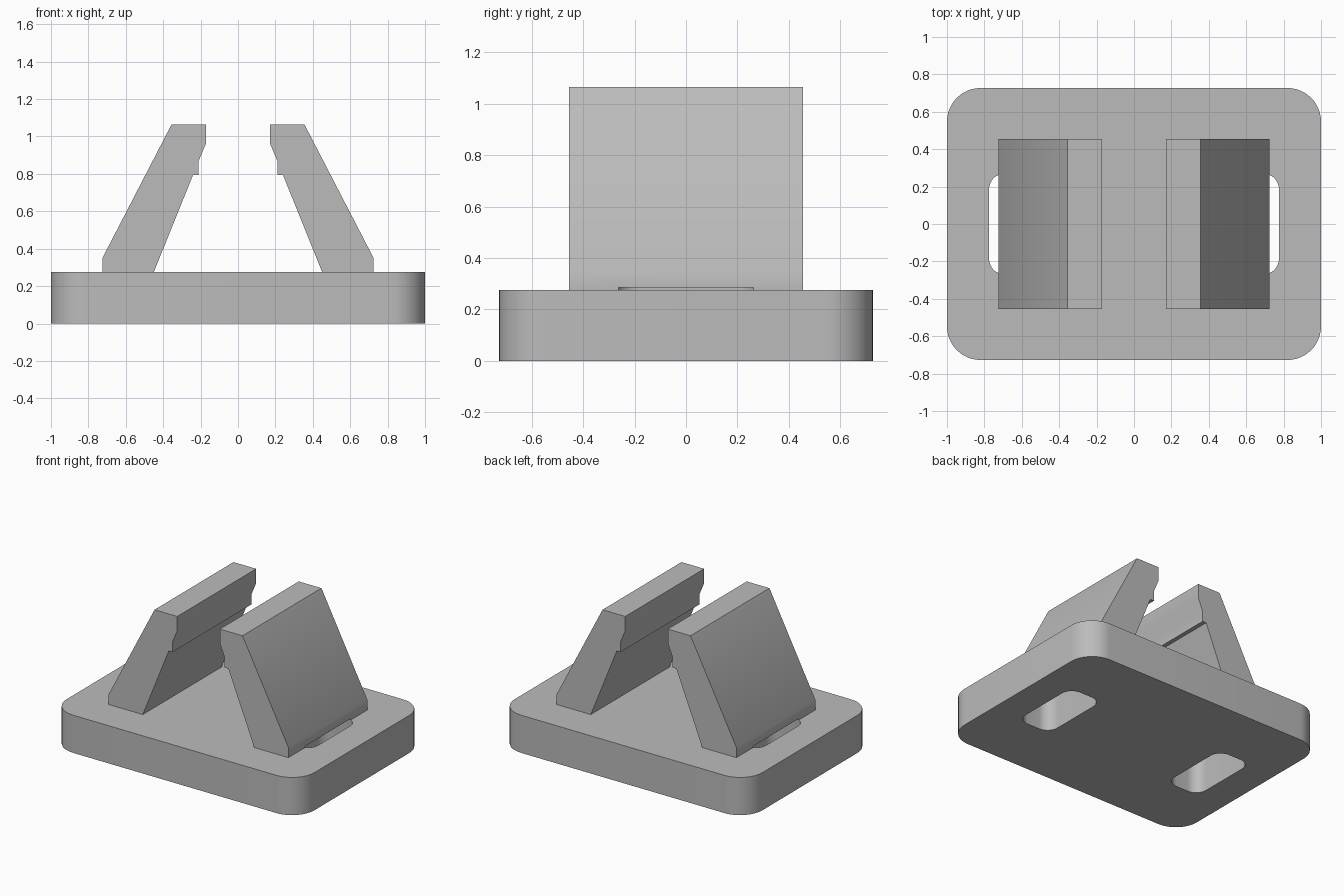
import bpy, bmesh, math

cube = bpy.data.objects.get("Cube")
if cube:
    bpy.data.objects.remove(cube, do_unlink=True)

BASE_TOP = 0.275
JAW_HALF = 0.455

grey = bpy.data.materials.new("plain_grey")
grey.use_nodes = True
colour = (0.5, 0.5, 0.5, 1)
grey.diffuse_color = colour
grey.node_tree.nodes["Principled BSDF"].inputs["Base Color"].default_value = colour


def prism(name, points, direction):
    """Extrude a closed outline along a direction."""
    bm = bmesh.new()
    face = bm.faces.new([bm.verts.new(p) for p in points])
    grown = bmesh.ops.extrude_face_region(bm, geom=[face])["geom"]
    bmesh.ops.translate(bm, vec=direction,
                        verts=[g for g in grown if isinstance(g, bmesh.types.BMVert)])
    bmesh.ops.recalc_face_normals(bm, faces=bm.faces)
    mesh = bpy.data.meshes.new(name)
    bm.to_mesh(mesh)
    bm.free()
    obj = bpy.data.objects.new(name, mesh)
    mesh.materials.append(grey)
    bpy.context.collection.objects.link(obj)
    return obj


def rounded_block(name, cx, half_x, half_y, radius, bottom, top, steps=12):
    """Upright block with rounded vertical corners."""
    points = []
    for i, (sx, sy) in enumerate([(1, 1), (-1, 1), (-1, -1), (1, -1)]):
        for k in range(steps + 1):
            a = (i + k / steps) * math.pi / 2
            points.append((cx + sx * (half_x - radius) + radius * math.cos(a),
                           sy * (half_y - radius) + radius * math.sin(a), bottom))
    return prism(name, points, (0, 0, top - bottom))


def finish(obj, cutters):
    """Cut the slots, then shade curved areas smooth."""
    bpy.ops.object.select_all(action="DESELECT")
    bpy.context.view_layer.objects.active = obj
    obj.select_set(True)
    for cutter in cutters:
        mod = obj.modifiers.new("slot", "BOOLEAN")
        mod.operation = "DIFFERENCE"
        mod.solver = "EXACT"
        mod.object = cutter
        bpy.ops.object.modifier_apply(modifier=mod.name)
    bpy.ops.object.shade_smooth_by_angle(angle=math.radians(30))


# Base plate
base = rounded_block("base_plate", 0, 1, 0.727, 0.18, 0, BASE_TOP)

# Jaw outline: outer lip, sloped back, gripping nose, inner slope
outline = [(0.45, BASE_TOP), (0.725, BASE_TOP), (0.725, 0.35), (0.355, 1.065),
           (0.172, 1.065), (0.172, 0.96), (0.21, 0.87), (0.21, 0.795), (0.24, 0.795)]

# Mirrored jaws and the slots running up into them
slots = []
for side, sign in (("left", 1), ("right", -1)):
    slot = rounded_block(side + "_slot_cutter", sign * 0.64, 0.135, 0.27, 0.085, -0.1, 0.285)
    slot.hide_render = True
    slot.hide_viewport = True
    slots.append(slot)
    jaw = prism(side + "_jaw", [(sign * x, -JAW_HALF, z) for x, z in outline],
                (0, 2 * JAW_HALF, 0))
    finish(jaw, [slot])

finish(base, slots)

# The cutters have done their work
for slot in slots:
    bpy.data.objects.remove(slot, do_unlink=True)
